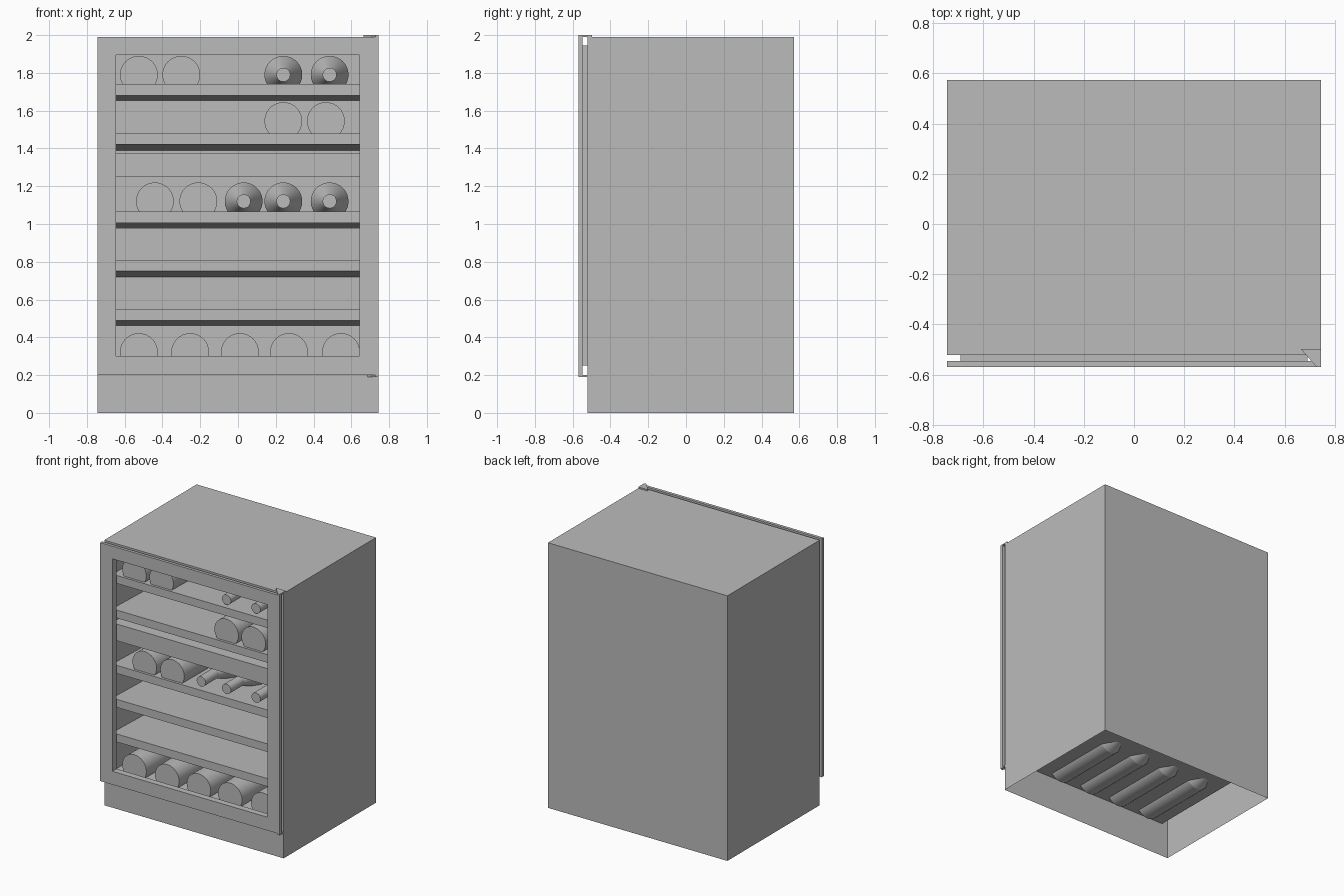
import bpy, bmesh, math
from mathutils import Matrix

if "Cube" in bpy.data.objects:
    bpy.data.objects.remove(bpy.data.objects["Cube"])

grey = bpy.data.materials.new("plain_grey")
grey.use_nodes = True
grey.diffuse_color = (0.5, 0.5, 0.5, 1)
grey.node_tree.nodes["Principled BSDF"].inputs["Base Color"].default_value = (0.5, 0.5, 0.5, 1)


def add_object(name, bm):
    bmesh.ops.recalc_face_normals(bm, faces=bm.faces)
    mesh = bpy.data.meshes.new(name)
    bm.to_mesh(mesh)
    bm.free()
    mesh.materials.append(grey)
    obj = bpy.data.objects.new(name, mesh)
    bpy.context.collection.objects.link(obj)
    return obj


def prism(name, profile, axis, start, end):
    """Extrude a closed profile along x (profile is y,z) or z (profile is x,y)."""
    bm = bmesh.new()
    place = (lambda a, b: (start, a, b)) if axis == "x" else (lambda a, b: (a, b, start))
    face = bm.faces.new([bm.verts.new(place(a, b)) for a, b in profile])
    out = bmesh.ops.extrude_face_region(bm, geom=[face])
    shift = (end - start, 0, 0) if axis == "x" else (0, 0, end - start)
    bmesh.ops.translate(bm, vec=shift, verts=[g for g in out["geom"] if isinstance(g, bmesh.types.BMVert)])
    return add_object(name, bm)


def rect(a0, a1, b0, b1):
    return [(a0, b0), (a1, b0), (a1, b1), (a0, b1)]


def frame(name, outer, inner, y0, y1):
    """Rectangular ring in the xz plane, given as x0, x1, z0, z1, with depth y0 to y1."""
    bm = bmesh.new()
    loops = [[bm.verts.new((x, y, z)) for x, z in rect(*r)]
             for r, y in ((outer, y0), (inner, y0), (inner, y1), (outer, y1))]
    for k in range(4):
        a, b = loops[k], loops[(k + 1) % 4]
        for i in range(4):
            j = (i + 1) % 4
            bm.faces.new((a[i], a[j], b[j], b[i]))
    return add_object(name, bm)


# Cabinet: outer shell open underneath, with a liner recessed from the front
SIDE, FRONT, BACK, TOP = 0.745, -0.522, 0.573, 1.99
LINER = (-0.695, 0.695, 0.26, 1.95)
LINER_BACK = 0.52

bm = bmesh.new()


def ring(r, y):
    return [bm.verts.new((x, y, z)) for x, z in rect(*r)]


outer_front = ring((-SIDE, SIDE, 0, TOP), FRONT)
outer_back = ring((-SIDE, SIDE, 0, TOP), BACK)
inner_front, inner_back = ring(LINER, FRONT), ring(LINER, LINER_BACK)
bm.faces.new(outer_back)
bm.faces.new(inner_back)
for i in range(4):
    j = (i + 1) % 4
    bm.faces.new((outer_front[i], outer_front[j], inner_front[j], inner_front[i]))
    bm.faces.new((inner_front[i], inner_front[j], inner_back[j], inner_back[i]))
    if i != 0:
        bm.faces.new((outer_front[i], outer_front[j], outer_back[j], outer_back[i]))
add_object("cabinet", bm)

# Door frame and the gasket behind it
opening = (-0.645, 0.643, 0.3, 1.895)
frame("door_frame", (-SIDE, SIDE, 0.2, TOP), opening, -0.57, -0.547)
frame("door_gasket", (-0.692, 0.692, 0.25, 1.945), opening, -0.547, FRONT)

# Hinge plates
hinge = [(0.665, -0.498), (0.728, -0.57), (SIDE, -0.57), (SIDE, -0.498)]
prism("top_hinge", hinge, "z", TOP, 2.0)
prism("bottom_hinge", hinge, "z", 0.19, 0.2)

# Shelves lean slightly down towards the back
S0, S1 = -0.5, LINER_BACK
for n, z in enumerate((1.74, 1.48, 1.065, 0.81, 0.55)):
    profile = [(S0, z - 0.06), (S0, z), (S1, z - 0.03), (S1, z - 0.09)]
    prism(f"shelf_{n + 1}", profile, "x", LINER[0], LINER[1])
prism("zone_divider", rect(S0, S1, 1.25, 1.375), "x", LINER[0], LINER[1])


# Bottles: a turned profile lying along y
def bottle(name, x, z, neck_first):
    shape = [(0.1, 0), (0.1, 0.54), (0.037, 0.7), (0.037, 0.86)]
    segments = 32
    bm = bmesh.new()
    rings = []
    for r, d in shape:
        y = 0.38 - d if neck_first else d - 0.48
        rings.append([bm.verts.new((x + r * math.cos(t), y, z + r * math.sin(t)))
                      for t in (2 * math.pi * i / segments for i in range(segments))])
    for a, b in zip(rings, rings[1:]):
        for i in range(segments):
            j = (i + 1) % segments
            bm.faces.new((a[i], a[j], b[j], b[i]))
    bm.faces.new(rings[0])
    bm.faces.new(rings[-1])
    obj = add_object(name, bm)
    bpy.ops.object.select_all(action="DESELECT")
    obj.select_set(True)
    bpy.context.view_layer.objects.active = obj
    bpy.ops.object.shade_smooth_by_angle(angle=math.radians(20))


# Each row: height, bottles with base to the front, bottles with neck to the front
rows = {
    "top": (1.79, (-0.525, -0.3), (0.24, 0.485)),
    "second": (1.545, (0.24, 0.465), ()),
    "middle": (1.12, (-0.44, -0.21), (0.03, 0.24, 0.485)),
    "bottom": (0.322, (-0.525, -0.253, 0.01, 0.27, 0.545), ()),
}
for row, (z, bases, necks) in rows.items():
    for n, x in enumerate(bases + necks):
        bottle(f"{row}_bottle_{n + 1}", x, z, n >= len(bases))
